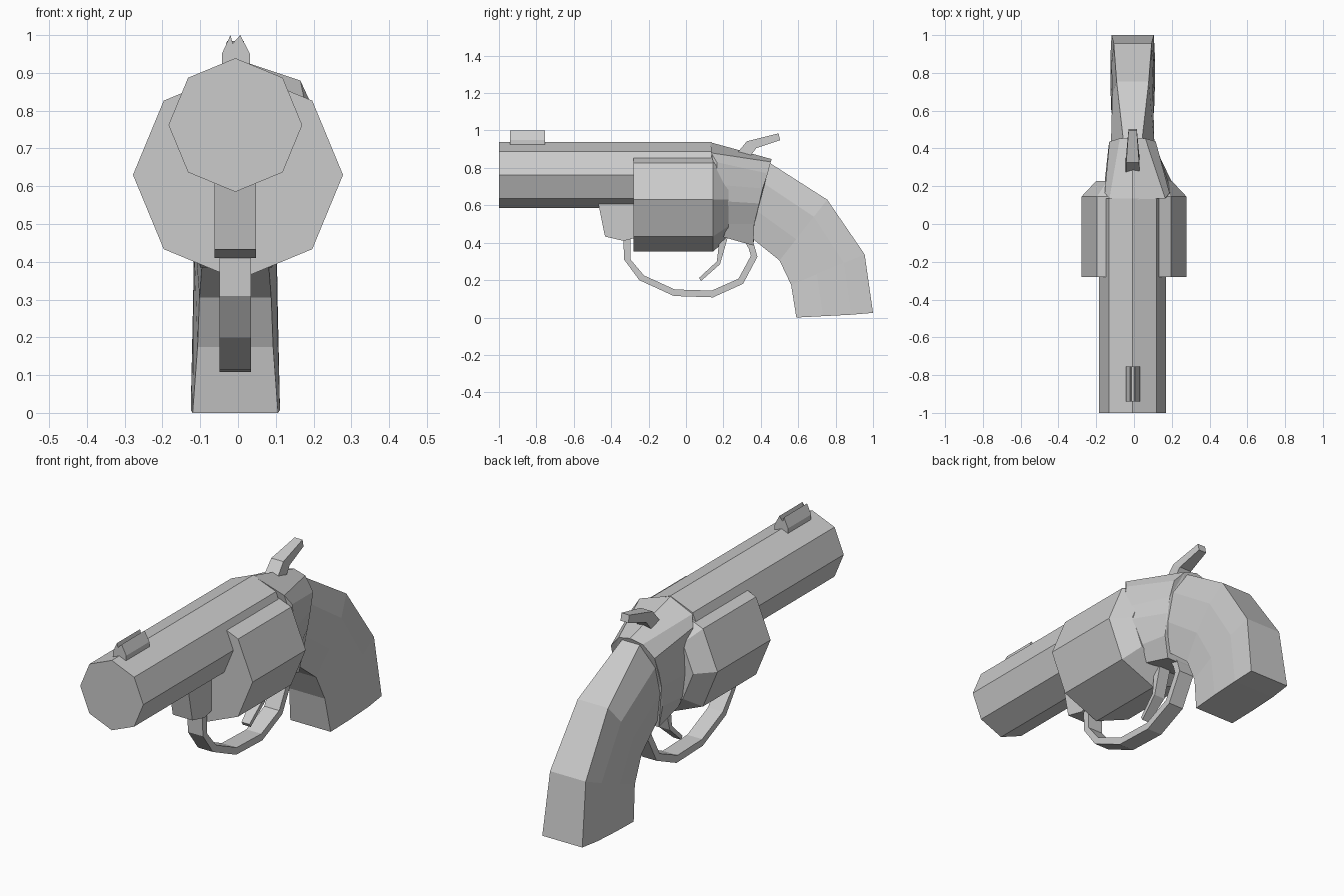
import bpy, bmesh
from math import sin, cos, pi

if "Cube" in bpy.data.objects:
    bpy.data.objects.remove(bpy.data.objects["Cube"])

CX = -0.007  # centre line of the narrow parts


def make(name, verts, faces):
    me = bpy.data.meshes.new(name)
    bm = bmesh.new()
    vs = [bm.verts.new(v) for v in verts]
    for f in faces:
        bm.faces.new([vs[i] for i in f])
    bmesh.ops.triangulate(bm, faces=[f for f in bm.faces if len(f.verts) > 4],
                          ngon_method='EAR_CLIP')
    bmesh.ops.recalc_face_normals(bm, faces=bm.faces)
    bm.to_mesh(me)
    bm.free()
    ob = bpy.data.objects.new(name, me)
    bpy.context.collection.objects.link(ob)
    return ob


def loft(name, rings):
    """Skin a row of equal-length closed rings and cap both ends."""
    n = len(rings[0])
    faces = [list(range(n)), [(len(rings) - 1) * n + i for i in range(n)]]
    for r in range(len(rings) - 1):
        for i in range(n):
            j = (i + 1) % n
            faces.append([r * n + i, r * n + j, (r + 1) * n + j, (r + 1) * n + i])
    return make(name, [p for ring in rings for p in ring], faces)


def octagon(x, y, z, r):
    return [(x + r * sin(i * pi / 4), y, z + r * cos(i * pi / 4)) for i in range(8)]


def slab(name, profile, half):
    """Extrude a side (y, z) profile across x."""
    return loft(name, [[(CX + s * half, y, z) for y, z in profile] for s in (-1, 1)])


def strip(name, a, b, widths):
    """Bar following two matching (y, z) edges, with a half width per station."""
    return loft(name, [[(CX - w, *p), (CX + w, *p), (CX + w, *q), (CX - w, *q)]
                       for p, q, w in zip(a, b, widths)])


# Barrel and cylinder
loft("barrel", [octagon(CX, -1, 0.762, 0.177), octagon(CX, 0.135, 0.762, 0.177)])
loft("cylinder", [octagon(0, -0.28, 0.63, 0.278), octagon(0, 0.145, 0.63, 0.278),
                  octagon(0, 0.228, 0.63, 0.2)])

# Front sight with a notch along its top
sight = [(-0.043, 0.925), (-0.043, 0.95), (-0.02, 1.0), (-0.014, 0.978),
         (0.0, 0.978), (0.006, 1.0), (0.032, 0.95), (0.032, 0.925)]
loft("front_sight", [[(x, y, z) for x, z in sight] for y in (-0.94, -0.755)])

# Lug under the barrel
slab("barrel_lug", [(-0.465, 0.64), (-0.468, 0.605), (-0.433, 0.433),
                    (-0.335, 0.41), (-0.25, 0.43), (-0.25, 0.64)], 0.055)

# Frame: front outline behind the cylinder to the slanted joint with the grip
# Each row: right x, left x, y, z
front = [(0.165, 0.13, 0.135, 0.88), (0.188, 0.155, 0.165, 0.83),
         (0.2, 0.155, 0.17, 0.71), (0.2, 0.155, 0.225, 0.62),
         (0.14, 0.14, 0.225, 0.5), (0.09, 0.1, 0.2, 0.43)]
back = [(0.06, 0.075, 0.453, 0.832), (0.115, 0.13, 0.437, 0.77),
        (0.12, 0.135, 0.41, 0.69), (0.12, 0.135, 0.388, 0.61),
        (0.112, 0.125, 0.365, 0.5), (0.09, 0.1, 0.36, 0.385)]


def ring(top, rows):
    return ([top] + [(r, y, z) for r, l, y, z in rows]
            + [(-l, y, z) for r, l, y, z in reversed(rows)])


loft("frame", [ring((CX, 0.13, 0.937), front), ring((CX, 0.458, 0.847), back)])

# Grip: front edge, back edge (y, z), then half widths at front, middle and back
grip = [((0.345, 0.43), (0.45, 0.825), 0.085, 0.115, 0.05),
        ((0.5, 0.305), (0.755, 0.63), 0.095, 0.108, 0.085),
        ((0.562, 0.175), (0.955, 0.338), 0.1, 0.112, 0.1),
        ((0.59, 0.004), (1.0, 0.025), 0.113, 0.118, 0.112)]
rings = []
for (fy, fz), (by, bz), wf, wm, wb in grip:
    side = []
    for t, w in ((0, wf), (0.35, wm), (0.72, wm), (1, wb)):
        side.append((w, fy + t * (by - fy), fz + t * (bz - fz)))
    rings.append([(CX + w, y, z) for w, y, z in side]
                 + [(CX - w, y, z) for w, y, z in reversed(side)])
# slight flat on the heel so the butt rests at z = 0
rings[-1] = [(x, y, max(0.0, z - 0.004)) if y < 0.9 else (x, y, z) for x, y, z in rings[-1]]
loft("grip", rings)

# Trigger guard
outer = [(-0.335, 0.43), (-0.331, 0.31), (-0.25, 0.2), (-0.065, 0.115),
         (0.145, 0.108), (0.305, 0.18), (0.382, 0.325), (0.365, 0.385), (0.33, 0.45)]
inner = [(-0.298, 0.43), (-0.296, 0.31), (-0.225, 0.225), (-0.06, 0.15),
         (0.137, 0.144), (0.28, 0.207), (0.347, 0.33), (0.335, 0.37), (0.3, 0.43)]
strip("trigger_guard", outer, inner, [0.042] * 9)

# Trigger
strip("trigger", [(0.185, 0.47), (0.165, 0.3), (0.07, 0.212)],
      [(0.235, 0.47), (0.182, 0.285), (0.08, 0.195)], [0.032, 0.03, 0.022])

# Hammer
strip("hammer", [(0.25, 0.85), (0.325, 0.942), (0.495, 0.985)],
      [(0.335, 0.85), (0.375, 0.905), (0.503, 0.948)], [0.038, 0.034, 0.022])
